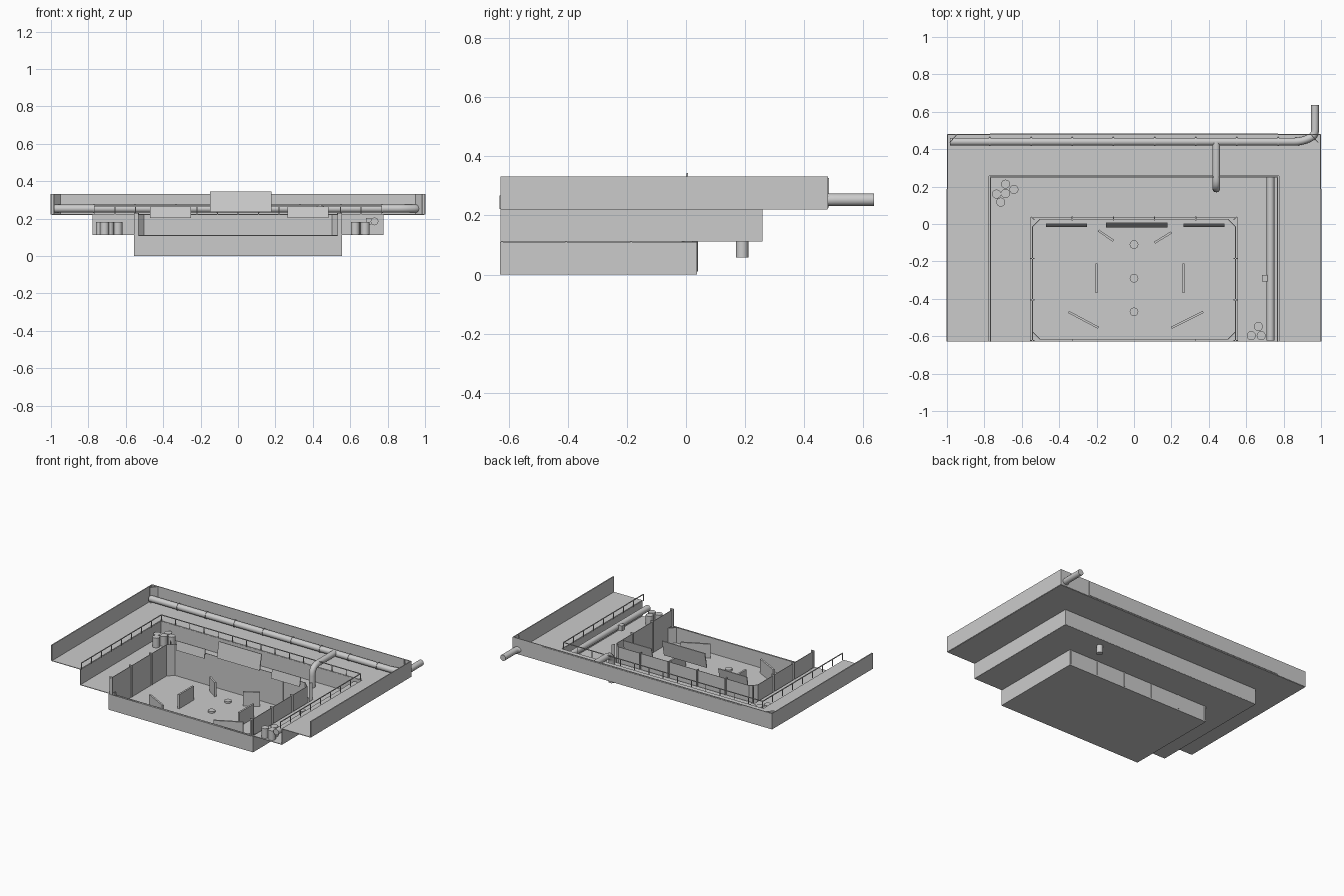
import bpy, bmesh, math
from mathutils import Vector

if "Cube" in bpy.data.objects:
    bpy.data.objects.remove(bpy.data.objects["Cube"])

T = 0.004  # sheet thickness
FRONT = -0.628


def mesh_object(name, verts, faces):
    me = bpy.data.meshes.new(name)
    me.from_pydata(verts, [], faces)
    ob = bpy.data.objects.new(name, me)
    bpy.context.collection.objects.link(ob)
    return ob


def solid(ob, t=T, offset=0):
    m = ob.modifiers.new("thickness", 'SOLIDIFY')
    m.thickness, m.offset = t, offset
    return ob


def wall(name, pts, z0, z1, closed=False, t=T):
    n = len(pts)
    verts = [(x, y, z) for z in (z0, z1) for x, y in pts]
    faces = [(i, (i + 1) % n, n + (i + 1) % n, n + i) for i in range(n if closed else n - 1)]
    return solid(mesh_object(name, verts, faces), t)


def floor(name, pts, z):
    return solid(mesh_object(name, [(x, y, z) for x, y in pts], [tuple(range(len(pts)))]))


def box(name, loc, size, rz=0, rx=0):
    x, y, z = (s / 2 for s in size)
    v = [(a, b, c) for a in (-x, x) for b in (-y, y) for c in (-z, z)]
    f = [(0, 1, 3, 2), (4, 6, 7, 5), (0, 4, 5, 1), (2, 3, 7, 6), (0, 2, 6, 4), (1, 5, 7, 3)]
    ob = mesh_object(name, v, f)
    ob.location, ob.rotation_euler = loc, (rx, 0, rz)
    return ob


def cylinder(name, loc, r, h, rot=(0, 0, 0), sides=20):
    me = bpy.data.meshes.new(name)
    bm = bmesh.new()
    bmesh.ops.create_cone(bm, cap_ends=True, segments=sides, radius1=r, radius2=r, depth=h)
    for f in bm.faces:
        f.smooth = len(f.verts) == 4
    bm.to_mesh(me)
    bm.free()
    ob = bpy.data.objects.new(name, me)
    ob.location, ob.rotation_euler = loc, rot
    bpy.context.collection.objects.link(ob)
    return ob


def pipe(name, pts, r, bend=0.06):
    # Round the inner corners of the path, then sweep a circle along it
    path = [Vector(pts[0])]
    for a, b, c in zip(pts, pts[1:], pts[2:]):
        a, b, c = Vector(a), Vector(b), Vector(c)
        p, q = b + (a - b).normalized() * bend, b + (c - b).normalized() * bend
        for i in range(7):
            t = i / 6
            path.append(p * (1 - t) ** 2 + b * 2 * t * (1 - t) + q * t * t)
    path.append(Vector(pts[-1]))
    cu = bpy.data.curves.new(name, 'CURVE')
    cu.dimensions, cu.bevel_depth, cu.bevel_resolution = '3D', r, 4
    cu.use_fill_caps = True
    sp = cu.splines.new('POLY')
    sp.points.add(len(path) - 1)
    for p, co in zip(sp.points, path):
        p.co = (*co, 1)
    ob = bpy.data.objects.new(name, cu)
    bpy.context.collection.objects.link(ob)
    return ob


def u_path(x, y):
    return [(-x, FRONT), (-x, y), (x, y), (x, FRONT)]


def segments(a, b, step):
    n = max(1, round((Vector(b) - Vector(a)).length / step))
    return [Vector(a).lerp(Vector(b), i / n) for i in range(n + 1)]


# Three stepped terraces: half width, back edge, floor height
pit, mid, top = (0.555, 0.036), (0.777, 0.258), (0.998, 0.478)
wall("pit_outer_wall", u_path(*pit), 0, 0.11, closed=True)
wall("middle_wall", u_path(*mid), 0.112, 0.22)
wall("upper_wall", u_path(*top), 0.222, 0.332, t=0.008)
floor("pit_floor", u_path(*pit), 0.002)
floor("middle_floor", u_path(*mid) + u_path(*pit)[::-1], 0.113)
floor("upper_floor", u_path(*top) + u_path(*mid)[::-1], 0.222)

# Angled panels in the upper rear corners
for s, side in ((-1, "left"), (1, "right")):
    wall(f"upper_corner_panel_{side}", [(s * 0.985, 0.435), (s * 0.95, 0.475)], 0.222, 0.332)

# Pit lining with cut corners, front plate and rear light strip
X, Y0, Y1, C = 0.543, -0.617, 0.025, 0.04
lining = [(-X, Y0 + C), (-X, Y1 - C), (-X + C, Y1), (X - C, Y1), (X, Y1 - C),
          (X, Y0 + C), (X - C, Y0), (-X + C, Y0)]
wall("pit_lining", lining, 0.002, 0.112, closed=True)
box("pit_front_plate", (0, -0.622, 0.06), (0.66, 0.014, 0.1))
box("rear_strip", (0, 0.48, 0.277), (1.54, 0.008, 0.1))

# Barrier around the sides and back of the pit
wall("barrier_panels", [(-X, FRONT), (-X, Y1 - C), (-X + C, Y1), (X - C, Y1), (X, Y1 - C), (X, FRONT)],
     0.11, 0.222)
for x in (-0.54, -0.33, -0.11, 0.11, 0.33, 0.54):
    rz = 0 if abs(x) < 0.5 else math.copysign(math.pi / 4, -x)
    box("barrier_post_back", (x, 0.03, 0.12), (0.006, 0.022, 0.22), rz)
for s in (-1, 1):
    for y in (-0.185, -0.405, -0.622):
        box("barrier_post_side", (s * 0.543, y, 0.12), (0.024, 0.006, 0.22))

# Hanging screens over the back of the pit
for name, x, z, w, h in (("main_screen", 0.015, 0.289, 0.33, 0.11),
                         ("left_screen", -0.36, 0.233, 0.22, 0.062),
                         ("right_screen", 0.375, 0.233, 0.22, 0.062)):
    box(name, (x, -0.006, z), (w, 0.006, h), rx=-0.2)

# Cover walls and discs on the pit floor
for x0, y0, x1, y1 in ((-0.19, -0.035, -0.11, -0.09), (0.11, -0.1, 0.2, -0.045),
                       (-0.2, -0.21, -0.2, -0.37), (0.265, -0.21, 0.265, -0.37),
                       (-0.35, -0.47, -0.19, -0.555), (0.2, -0.555, 0.37, -0.47)):
    box("cover_wall", ((x0 + x1) / 2, (y0 + y1) / 2, 0.052),
        (math.hypot(x1 - x0, y1 - y0), 0.012, 0.1), math.atan2(y1 - y0, x1 - x0))
for y in (-0.11, -0.29, -0.47):
    cylinder("floor_disc", (0, y, 0.009), 0.023, 0.014)

# Guard rail on the inner edge of the upper terrace
rail = u_path(0.768, 0.252)
for a, b in zip(rail, rail[1:]):
    ends = [Vector((*p, 0.268)) for p in (a, b)]
    d = ends[1] - ends[0]
    box("guard_rail", (ends[0] + ends[1]) / 2, (d.length, 0.005, 0.005), math.atan2(d.y, d.x))
    for p in segments(*ends, 0.11):
        box("rail_post", (p.x, p.y, 0.245), (0.004, 0.004, 0.046))

# Pipes
pipe("rear_pipe", [(-0.985, 0.44, 0.253), (0.89, 0.44, 0.253), (0.968, 0.47, 0.253), (0.968, 0.635, 0.253)],
     0.021, 0.035)
pipe("drain_pipe", [(0.44, 0.44, 0.255), (0.44, 0.19, 0.255), (0.44, 0.19, 0.057)], 0.021)
pipe("side_pipe", [(0.73, 0.25, 0.185), (0.73, FRONT + 0.005, 0.185)], 0.021)
box("pipe_valve", (0.7, -0.29, 0.185), (0.03, 0.036, 0.036))
for i in range(8):
    cylinder("pipe_collar", (-0.77 + i * 0.22, 0.44, 0.253), 0.024, 0.008, (0, math.pi / 2, 0))

# Barrel clusters on the middle terrace
for x, y in ((-0.735, 0.16), (-0.687, 0.163), (-0.642, 0.185), (-0.687, 0.213), (-0.713, 0.117),
             (0.627, -0.597), (0.68, -0.597), (0.665, -0.548)):
    cylinder("barrel", (x, y, 0.147), 0.024, 0.07)
